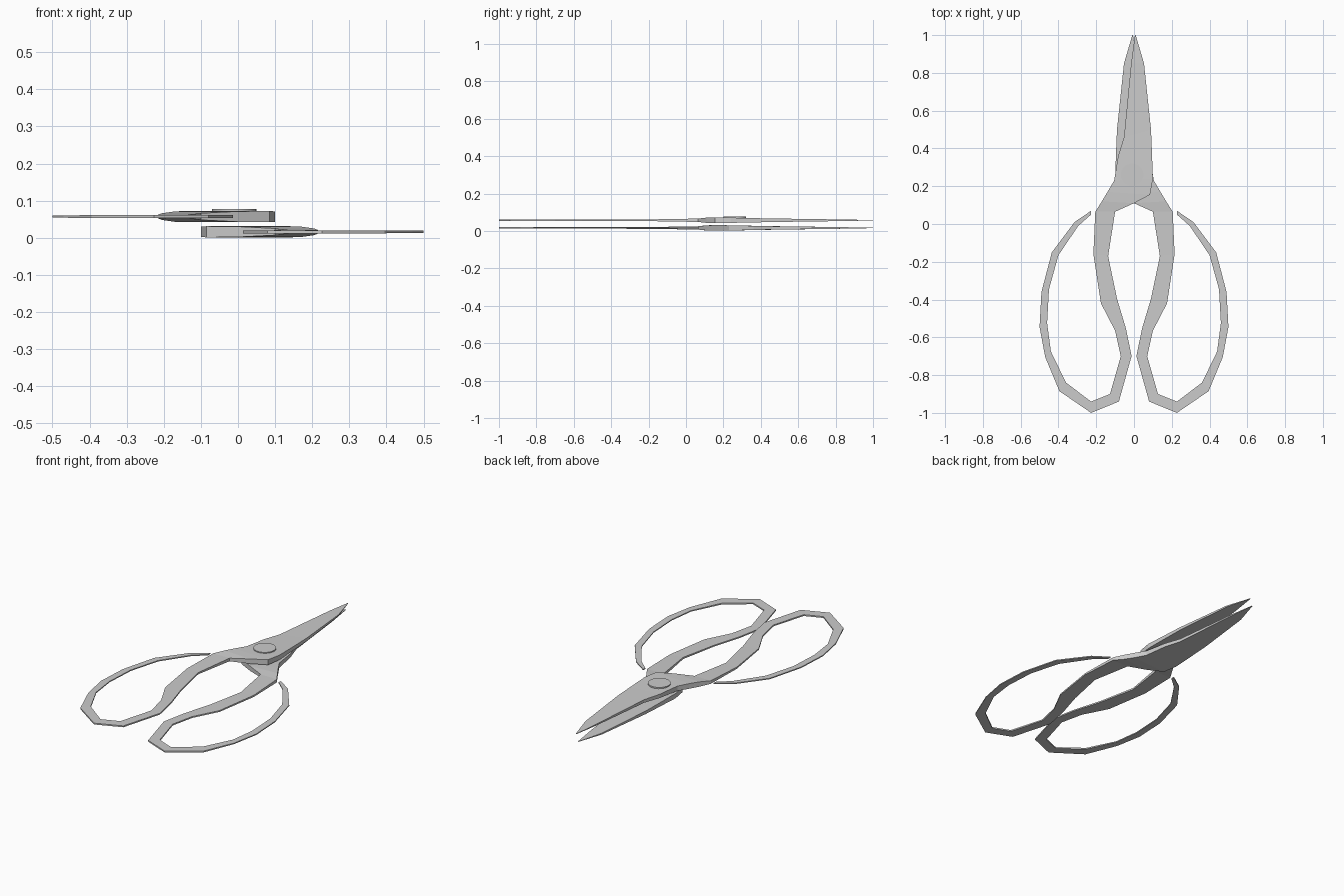
import bpy, bmesh

# Stations from blade tip to handle end: (outer x, y, inner x, y, half thickness)
STATIONS = [
    (0.005, 1.0, 0.009, 1.0, 0.001),
    (-0.015, 0.85, 0.053, 0.85, 0.004),
    (-0.053, 0.46, 0.09, 0.50, 0.009),
    (-0.084, 0.36, 0.095, 0.38, 0.011),
    (-0.105, 0.23, 0.10, 0.24, 0.014),
    (-0.14, 0.17, 0.085, 0.155, 0.015),
    (-0.17, 0.12, 0.0, 0.11, 0.014),
    (-0.205, 0.065, -0.10, 0.065, 0.009),
    (-0.215, -0.16, -0.137, -0.17, 0.005),
    (-0.175, -0.42, -0.09, -0.395, 0.004),
    (-0.10, -0.565, -0.042, -0.555, 0.004),
    (-0.07, -0.70, -0.013, -0.70, 0.004),
    (-0.127, -0.90, -0.08, -0.94, 0.004),
    (-0.227, -0.94, -0.227, -1.0, 0.004),
    (-0.36, -0.84, -0.395, -0.885, 0.004),
    (-0.44, -0.675, -0.47, -0.705, 0.003),
    (-0.46, -0.525, -0.50, -0.545, 0.003),
    (-0.45, -0.345, -0.49, -0.36, 0.003),
    (-0.40, -0.165, -0.435, -0.15, 0.003),
    (-0.295, -0.01, -0.315, 0.01, 0.003),
    (-0.227, 0.05, -0.227, 0.07, 0.003),
]


def scissor_half(name, side, z):
    """Loft a rectangular section through the stations; side=-1 mirrors x."""
    bm = bmesh.new()
    rings = []
    for ax, ay, bx, by, h in STATIONS:
        section = [(ax, ay, -h), (bx, by, -h), (bx, by, h), (ax, ay, h)]
        rings.append([bm.verts.new((side * x, y, z + dz)) for x, y, dz in section])
    for r, s in zip(rings, rings[1:]):
        for i in range(4):
            j = (i + 1) % 4
            bm.faces.new((r[i], r[j], s[j], s[i]))
    bm.faces.new(rings[0])
    bm.faces.new(rings[-1])
    bmesh.ops.recalc_face_normals(bm, faces=bm.faces)
    mesh = bpy.data.meshes.new(name)
    bm.to_mesh(mesh)
    bm.free()
    obj = bpy.data.objects.new(name, mesh)
    bpy.context.collection.objects.link(obj)
    return obj


# Two crossing halves, each blade and finger loop in one piece
scissor_half("upper_half", 1, 0.057)
scissor_half("lower_half", -1, 0.016)

# Pivot cap on the upper half
bpy.ops.mesh.primitive_cylinder_add(vertices=24, radius=0.06, depth=0.012,
                                    location=(-0.01, 0.26, 0.071))
cap = bpy.context.object
cap.name = "pivot_cap"
bpy.ops.object.shade_smooth_by_angle()
